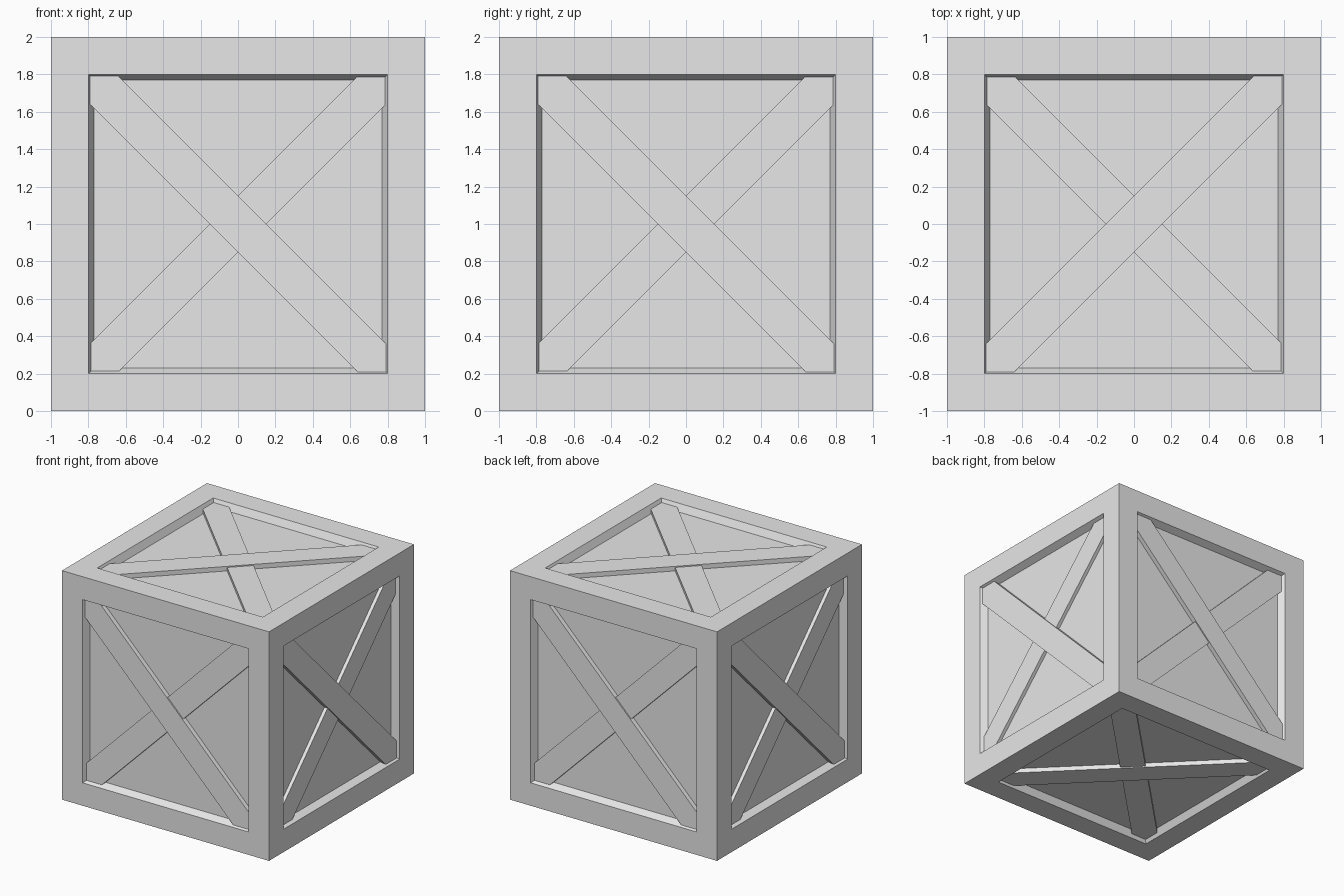
import bpy
import bmesh
from math import radians
from mathutils import Matrix, Vector

cube = bpy.data.objects.get("Cube")
if cube:
    bpy.data.objects.remove(cube, do_unlink=True)

HALF = 1.0        # half the crate's side
BORDER = 0.2      # width of the frame
SLOPE = 0.03      # inward lean of the recess walls
DEPTH = 0.06      # depth of the recessed panels
CUT = 0.15        # plank half width measured along the recess edge

grey = bpy.data.materials.new("plain_grey")
grey.use_nodes = True
grey.diffuse_color = (0.8, 0.8, 0.8, 1)
grey.node_tree.nodes["Principled BSDF"].inputs["Base Color"].default_value = (0.8, 0.8, 0.8, 1)


def add_object(name, bm, matrix):
    bmesh.ops.recalc_face_normals(bm, faces=bm.faces)
    mesh = bpy.data.meshes.new(name)
    bm.to_mesh(mesh)
    bm.free()
    mesh.materials.append(grey)
    obj = bpy.data.objects.new(name, mesh)
    obj.matrix_world = matrix
    bpy.context.collection.objects.link(obj)
    return obj


def add_plank(name, reach, height, matrix):
    """Diagonal plank along x = y with its ends trimmed to the square recess."""
    r, c = reach, reach - CUT
    outline = [(-r, -r), (-c, -r), (r, c), (r, r), (c, r), (-r, -c)]
    floor = HALF - DEPTH
    bm = bmesh.new()
    face = bm.faces.new([bm.verts.new((x, y, floor)) for x, y in outline])
    top = bmesh.ops.extrude_face_region(bm, geom=[face])["geom"]
    verts = [g for g in top if isinstance(g, bmesh.types.BMVert)]
    bmesh.ops.translate(bm, verts=verts, vec=Vector((0, 0, height)))
    add_object(name, bm, matrix)


# Crate body: flat frame border, then a sloped recess on every side
lift = Matrix.Translation((0, 0, HALF))
bm = bmesh.new()
bmesh.ops.create_cube(bm, size=2 * HALF)
panels = bm.faces[:]
bmesh.ops.inset_individual(bm, faces=panels, thickness=BORDER, use_even_offset=True)
bmesh.ops.inset_individual(bm, faces=panels, thickness=SLOPE, depth=-DEPTH, use_even_offset=True)
add_object("crate_body", bm, lift)

# Crossed planks on all six sides
quarter = Matrix.Rotation(radians(90), 4, "Z")
tip = Matrix.Rotation(radians(90), 4, "X")
sides = {"top": Matrix.Identity(4), "bottom": Matrix.Rotation(radians(180), 4, "X")}
for i, side in enumerate(("front", "right", "back", "left")):
    sides[side if side in ("front", "back") else {"right": "left", "left": "right"}[side]] = (
        Matrix.Rotation(radians(90 * i), 4, "Z") @ tip @ quarter)

for side, turn in sides.items():
    add_plank(side + "_upper_plank", 0.79, 0.04, lift @ turn)
    add_plank(side + "_lower_plank", 0.785, 0.03, lift @ turn @ quarter)
